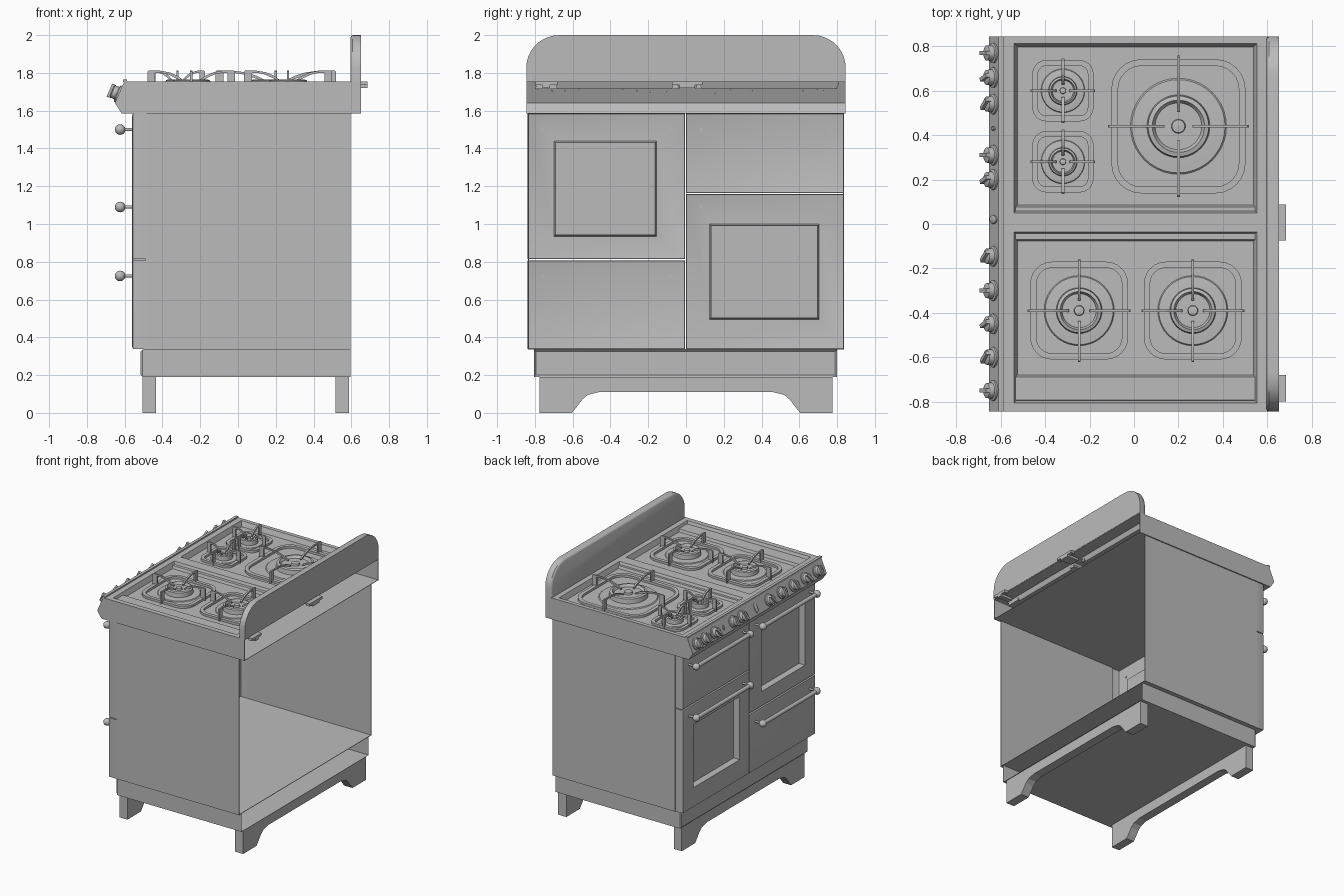
import bpy, bmesh, math
from mathutils import Matrix, Vector

if "Cube" in bpy.data.objects:
    bpy.data.objects.remove(bpy.data.objects["Cube"])

grey = bpy.data.materials.new("plain_grey")
grey.use_nodes = True
grey.diffuse_color = (0.5, 0.5, 0.5, 1)
grey.node_tree.nodes["Principled BSDF"].inputs["Base Color"].default_value = (0.5, 0.5, 0.5, 1)


def loft(name, loops, start=True, end=True, smooth=False, matrix=None, wrap=False):
    """Bridge equal-length closed loops of points, with optional caps."""
    bm = bmesh.new()
    rows = [[bm.verts.new(p) for p in loop] for loop in loops]
    pairs = list(zip(rows, rows[1:])) + ([(rows[-1], rows[0])] if wrap else [])
    for a, b in pairs:
        for i in range(len(a)):
            j = (i + 1) % len(a)
            bm.faces.new((a[i], a[j], b[j], b[i]))
    if start and not wrap:
        bm.faces.new(rows[0])
    if end and not wrap:
        bm.faces.new(rows[-1])
    bmesh.ops.recalc_face_normals(bm, faces=bm.faces)
    mesh = bpy.data.meshes.new(name)
    bm.to_mesh(mesh)
    bm.free()
    obj = bpy.data.objects.new(name, mesh)
    bpy.context.collection.objects.link(obj)
    mesh.materials.append(grey)
    if matrix:
        obj.matrix_world = matrix
    if smooth:
        bpy.ops.object.select_all(action='DESELECT')
        obj.select_set(True)
        bpy.context.view_layer.objects.active = obj
        bpy.ops.object.shade_smooth_by_angle(angle=math.radians(35))
    return obj


def rect_x(x, y0, y1, z0, z1, d=0):
    return [(x, y0 + d, z0 + d), (x, y1 - d, z0 + d), (x, y1 - d, z1 - d), (x, y0 + d, z1 - d)]


def rect_z(z, x0, x1, y0, y1, d=0):
    return [(x0 + d, y0 + d, z), (x1 - d, y0 + d, z), (x1 - d, y1 - d, z), (x0 + d, y1 - d, z)]


def box(name, x0, x1, y0, y1, z0, z1):
    return loft(name, [rect_z(z0, x0, x1, y0, y1), rect_z(z1, x0, x1, y0, y1)])


def lathe(name, profile, matrix, n=32):
    loops = [[(r * math.cos(2 * math.pi * i / n), r * math.sin(2 * math.pi * i / n), z)
              for i in range(n)] for r, z in profile]
    return loft(name, loops, smooth=True, matrix=matrix)


def aim(location, direction):
    rot = Vector(direction).to_track_quat('Z', 'Y').to_matrix().to_4x4()
    return Matrix.Translation(location) @ rot


# Cabinet sides and floor, open at the back
W = 0.833
for s, label in ((1, "left"), (-1, "right")):
    box("side_panel_" + label, -0.49, 0.595, s * W - 0.003, s * W + 0.003, 0.335, 1.585)
box("cabinet_floor", -0.5, 0.595, -W, W, 0.335, 0.339)

# Plinth tray, open at the back
P = (-0.805, 0.8, 0.19, 0.335)
loft("plinth", [rect_x(0.595, *P), rect_x(-0.505, *P), rect_x(-0.515, *P, 0.01)], start=False, smooth=True)

# Arched feet, front and back
half = [(0.775, 0.19), (0.775, 0), (0.605, 0), (0.58, 0.03), (0.55, 0.07), (0.52, 0.095), (0.46, 0.11)]
arch = half + [(-y, z) for y, z in reversed(half)]
for label, x0, x1 in (("front", -0.505, -0.435), ("back", 0.515, 0.588)):
    loft(label + "_feet", [[(x, y, z) for y, z in arch] for x in (x0, x1)])


# Doors and drawers: hollow fronts, with an optional recessed window
def front_panel(name, outer, window=None):
    loops = [rect_x(-0.485, *outer), rect_x(-0.548, *outer),
             rect_x(-0.557, *outer, 0.003), rect_x(-0.56, *outer, 0.012)]
    if window:
        loops += [rect_x(-0.56, *window), rect_x(-0.555, *window, 0.004), rect_x(-0.515, *window, 0.008)]
    loft(name, loops, start=False, smooth=True)


front_panel("tall_door_right", (-0.838, -0.006, 0.814, 1.585), (-0.70, -0.155, 0.935, 1.44))
front_panel("drawer_right", (-0.838, -0.006, 0.337, 0.808))
front_panel("drawer_left", (0.0, 0.835, 1.165, 1.585))
front_panel("tall_door_left", (0.0, 0.835, 0.337, 1.159), (0.125, 0.705, 0.495, 1.0))

# Bar handles with ball ends
ball = [(0.028 * math.cos(math.radians(a)), 0.028 * math.sin(math.radians(a))) for a in range(-85, 86, 17)]
for side, z in ((-1, 1.5), (1, 1.5), (1, 1.09), (-1, 0.725)):
    tag = ("left_" if side > 0 else "right_") + str(int(z * 100))
    lathe("handle_bar_" + tag, [(0.016, 0), (0.016, 0.68)], aim((-0.624, side * 0.42 - 0.34, z), (0, 1, 0)), 16)
    for y in (0.08, 0.76):
        lathe("handle_ball_" + tag, ball, aim((-0.624, side * y, z), (0, 1, 0)), 20)
        lathe("handle_post_" + tag, [(0.008, 0), (0.008, 0.07)], aim((-0.624, side * y, z), (1, 0, 0)), 12)

# Hob casing: box with sloped front, open at the back and under the pans
H, TOP = 0.845, 1.755
shape = [(0.65, TOP), (0.65, 1.585), (-0.615, 1.585), (-0.652, 1.64), (-0.602, TOP)]
for s, label in ((1, "left"), (-1, "right")):
    loft("hob_side_" + label, [[(x, s * y, z) for x, z in shape] for y in (H - 0.004, H)])
skin = [(x, z) for x, z in shape[1:]]
inner = [(-0.598, TOP), (-0.647, 1.64), (-0.612, 1.588), (0.65, 1.588)]
loft("hob_casing", [[(x, y, z) for x, z in skin + inner] for y in (-H, H)])

# Hob top frame around two recessed pans
X0, X1 = -0.54, 0.553
pans = {"left": (0.05, 0.813), "right": (-0.805, -0.035)}
box("hob_front_rim", -0.602, X0, -H, H, TOP - 0.004, TOP)
box("hob_front_lip", -0.61, -0.587, -H, H, TOP - 0.004, TOP + 0.01)
box("hob_back_rim", X1, 0.65, -H, H, TOP - 0.004, TOP)
for label, y0, y1 in (("left", 0.813, H), ("middle", -0.035, 0.05), ("right", -H, -0.805)):
    box("hob_rim_" + label, X0, X1, y0, y1, TOP - 0.004, TOP)
BASE = 1.715
for label, (y0, y1) in pans.items():
    loft("pan_" + label, [rect_z(TOP, X0, X1, y0, y1), rect_z(BASE, X0, X1, y0, y1, 0.015)], start=False)
for label, y0, y1 in (("left", 0.05, 0.085), ("middle", -0.077, -0.035), ("right", -0.8, -0.68)):
    loft("pan_step_" + label, [rect_z(BASE, X0, X1, y0, y1),
                               rect_z(BASE + 0.02, X0, X1, y0 + 0.008, y1 - 0.008)])


# Burners with rounded square frames and four arched fingers
def rounded_square(h, r, z):
    return [((h - r) * sx + r * math.cos(math.radians(a + 15 * k)),
             (h - r) * sy + r * math.sin(math.radians(a + 15 * k)), z)
            for sx, sy, a in ((1, 1, 0), (-1, 1, 90), (-1, -1, 180), (1, -1, 270)) for k in range(7)]


def burner(tag, x, y, R):
    at = Matrix.Translation((x, y, BASE))
    h, w = R * 0.95, 0.022 + R * 0.025
    loft("grate_frame_" + tag, [rounded_square(h, h * 0.45, 0), rounded_square(h, h * 0.45, 0.018),
                                rounded_square(h - w, h * 0.45 - w, 0.018),
                                rounded_square(h - w, h * 0.45 - w, 0)], wrap=True, smooth=True, matrix=at)
    lathe("burner_dish_" + tag, [(R * 0.68, 0), (R * 0.66, 0.006), (R * 0.46, 0.01)], at, 40)
    lathe("burner_body_" + tag, [(R * 0.45, 0), (R * 0.43, 0.045), (R * 0.37, 0.05), (R * 0.33, 0.03),
                                 (R * 0.1, 0.03), (R * 0.09, 0.045), (R * 0.02, 0.048)], at, 40)
    t = min(0.04, R * 0.2)
    finger = [(R, 0), (R, 0.092), (R - 0.006, 0.097), (R * 0.72, 0.097), (R * 0.5, 0.088),
              (R * 0.32, 0.07), (R * 0.2, 0.05), (R * 0.2, 0.04), (R * 0.34, 0.056),
              (R * 0.52, 0.076), (R * 0.7, 0.085), (R - t, 0.085), (R - t, 0)]
    for k in range(4):
        loft("grate_finger_" + tag, [[(r, s, z) for r, z in finger] for s in (-0.006, 0.006)],
             matrix=at @ Matrix.Rotation(k * math.pi / 2, 4, 'Z'))


for tag, x, y, R in (("large", 0.2, 0.44, 0.318), ("small_back", -0.32, 0.6, 0.145),
                     ("small_front", -0.32, 0.28, 0.145), ("medium_front", -0.247, -0.39, 0.232),
                     ("medium_back", 0.265, -0.39, 0.232)):
    burner(tag, x, y, R)

# Control knobs with grips on the sloped front
slope = Vector((-0.917, 0, 0.399))
for i, y in enumerate((0.77, 0.66, 0.54, 0.31, 0.2, -0.145, -0.3, -0.45, -0.6, -0.75)):
    m = aim((-0.631, y, 1.688), slope)
    lathe("knob_%d" % i, [(0.046, -0.005), (0.046, 0.008), (0.036, 0.012), (0.034, 0.036), (0.028, 0.04)], m, 24)
    grip = box("knob_grip_%d" % i, -0.009, 0.009, -0.036, 0.036, 0.03, 0.054)
    grip.matrix_world = m @ Matrix.Rotation(0.3 * (i % 3), 4, 'Z')
for label, y, r in (("clock", 0.02, 0.038), ("light", 0.43, 0.018)):
    lathe("panel_" + label, [(r, -0.004), (r, 0.006), (r * 0.8, 0.009)],
          aim((-0.631, y, 1.688), slope) @ Matrix.Diagonal((0.5, 1, 1, 1)), 24)

# Splashback with rounded upper corners
corner = [(0.67 + 0.175 * math.cos(math.radians(a)), 1.83 + 0.17 * math.sin(math.radians(a)))
          for a in range(0, 91, 10)]
outline = [(0.845, TOP)] + corner + [(-y, z) for y, z in reversed(corner)] + [(-0.845, TOP)]


def splash_loop(x, d):
    return [(x, y * (1 - d / 0.845), z - d if z > 1.8 else z) for y, z in outline]


loft("splashback", [splash_loop(0.595, 0.012), splash_loop(0.6, 0.004), splash_loop(0.607, 0),
                    splash_loop(0.652, 0)], smooth=True)

# Rear pipe brackets
for label, y0, y1 in (("middle", -0.075, 0.088), ("right", -0.8, -0.68)):
    box("bracket_" + label, 0.652, 0.685, y0, y1, 1.735, 1.755)
    box("bracket_stem_" + label, 0.58, 0.685, y0 + 0.04, y1 - 0.04, 1.72, 1.74)
